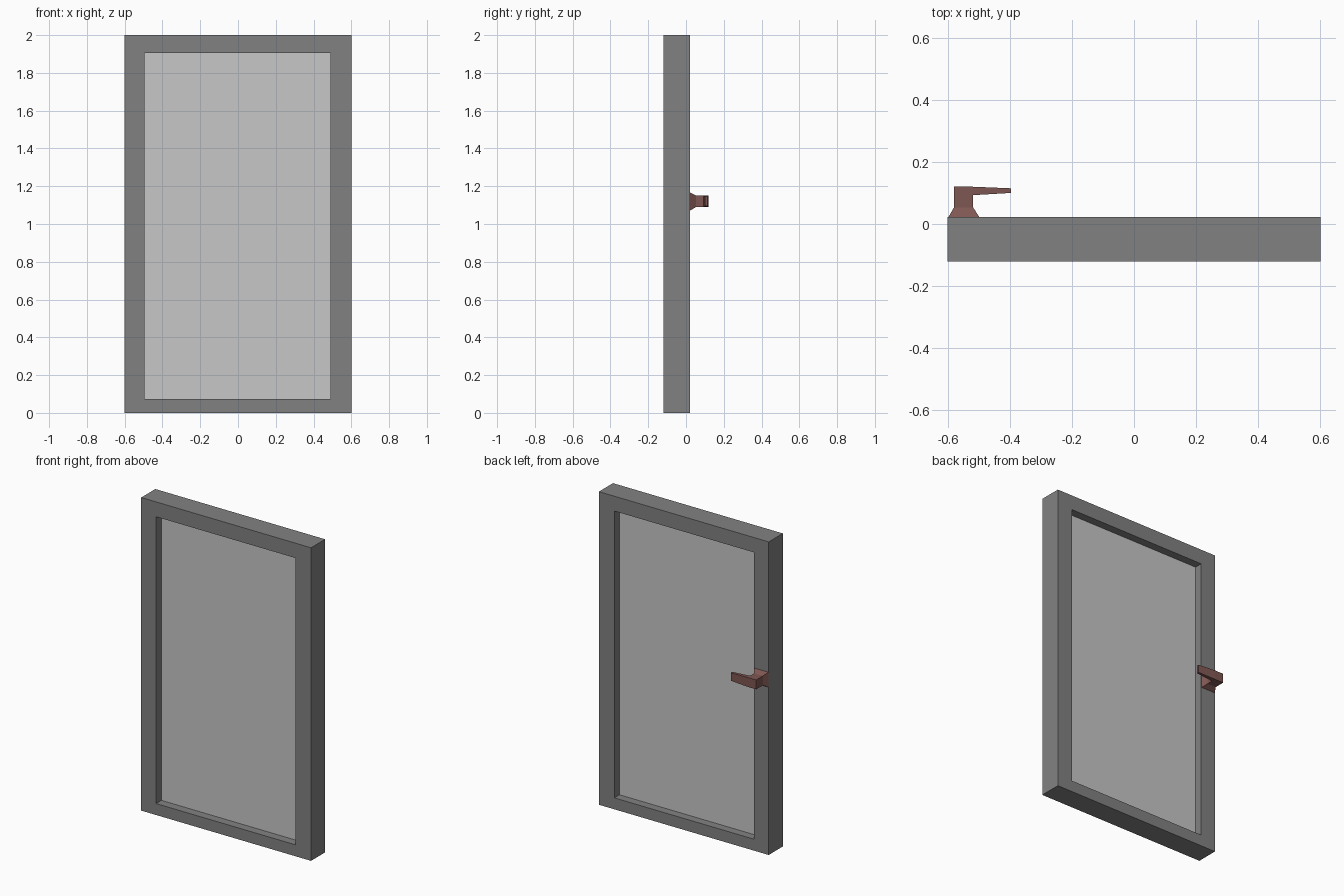
import bpy, bmesh

if "Cube" in bpy.data.objects:
    bpy.data.objects.remove(bpy.data.objects["Cube"])


def material(name, rgb):
    m = bpy.data.materials.new(name)
    m.diffuse_color = (*rgb, 1)
    m.use_nodes = True
    m.node_tree.nodes["Principled BSDF"].inputs["Base Color"].default_value = m.diffuse_color
    return m


def finish(name, bm, mat):
    bmesh.ops.recalc_face_normals(bm, faces=bm.faces)
    me = bpy.data.meshes.new(name)
    bm.to_mesh(me)
    bm.free()
    me.materials.append(mat)
    ob = bpy.data.objects.new(name, me)
    bpy.context.collection.objects.link(ob)
    return ob


def rect(bm, x0, x1, z0, z1, y):
    """Ring of four vertices facing along y."""
    return [bm.verts.new((x, y, z)) for x, z in ((x0, z0), (x1, z0), (x1, z1), (x0, z1))]


def bridge(bm, a, b):
    return [bm.faces.new((a[i], a[(i + 1) % 4], b[(i + 1) % 4], b[i])) for i in range(4)]


frame_grey = material("frame grey", (0.222, 0.222, 0.222))
pane_grey = material("pane light grey", (0.57, 0.57, 0.57))
handle_brown = material("handle brown", (0.21, 0.095, 0.085))

OUTER = (-0.6, 0.6, 0.0, 2.0)
INNER = (-0.495, 0.491, 0.073, 1.905)
FRONT, BACK = -0.12, 0.022

# Door frame: four rings bridged into a hollow rectangular tube
bm = bmesh.new()
rings = [rect(bm, *r, y) for r, y in ((OUTER, FRONT), (OUTER, BACK), (INNER, BACK), (INNER, FRONT))]
for i in range(4):
    bridge(bm, rings[i], rings[(i + 1) % 4])
finish("door_frame", bm, frame_grey)

# Glass pane set into the opening
bm = bmesh.new()
a, b = rect(bm, *INNER, -0.066), rect(bm, *INNER, -0.03)
bridge(bm, a, b)
bm.faces.new(a)
bm.faces.new(b)
finish("glass_pane", bm, pane_grey)

# Handle: flared base, square post, and a lever pulled from the post's side
bm = bmesh.new()
POST = (-0.58, -0.518, 1.09, 1.15)
rings = [rect(bm, -0.598, -0.498, 1.071, 1.167, BACK)]
rings += [rect(bm, *POST, y) for y in (0.053, 0.093, 0.12)]
for a, b in zip(rings, rings[1:]):
    sides = bridge(bm, a, b)
bm.faces.new(rings[0])
bm.faces.new(rings[-1])
lever_root = sides[1]  # face on the +x side of the top post segment
tip = bmesh.ops.extrude_discrete_faces(bm, faces=[lever_root])["faces"][0]
for v in tip.verts:
    v.co.x = -0.397
    v.co.y = 0.115 if v.co.y > 0.11 else 0.1
    v.co.z = 1.12 + (v.co.z - 1.12) * 0.85
finish("door_handle", bm, handle_brown)
